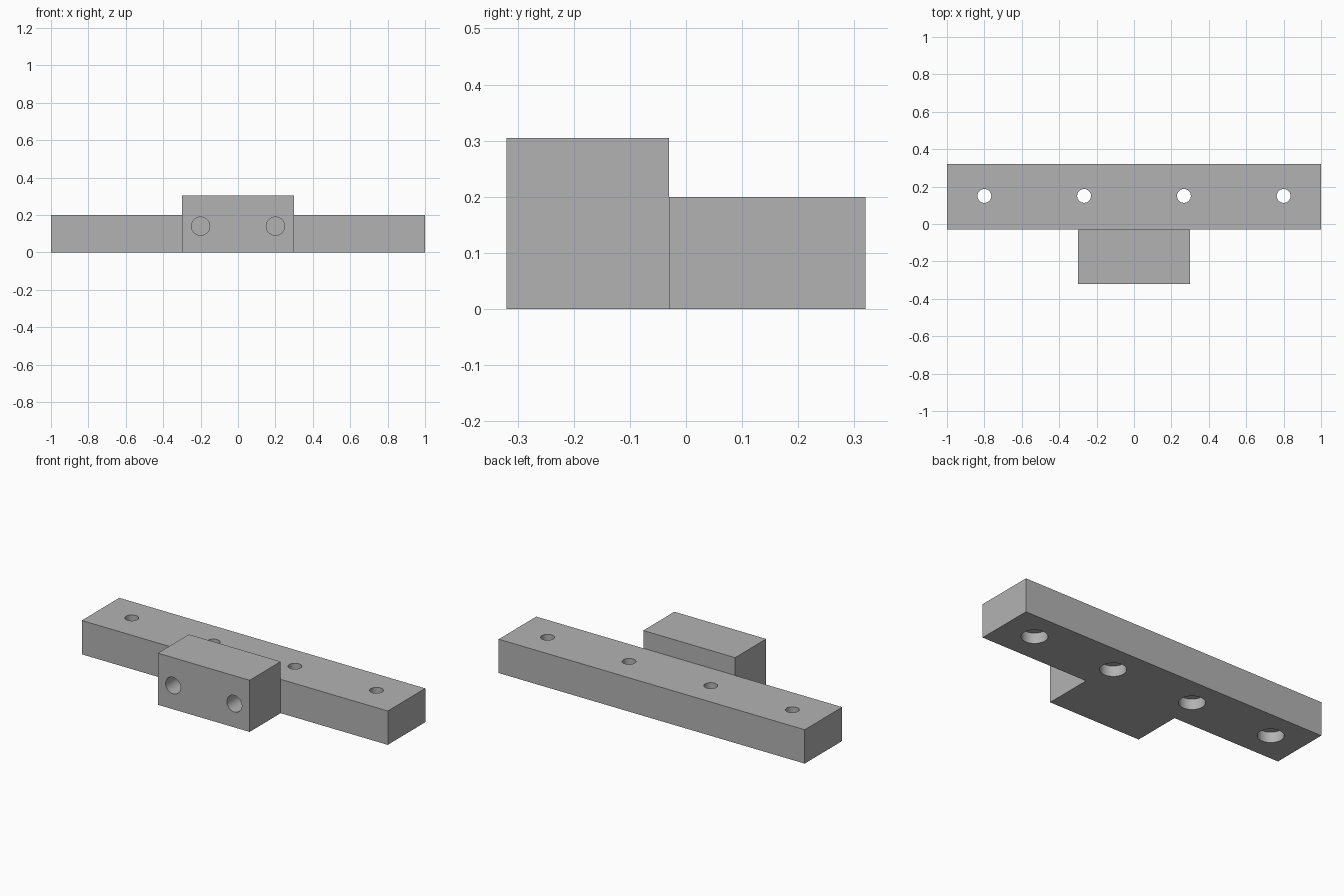
import bpy
import bmesh
import math
from mathutils import Matrix

cube = bpy.data.objects.get("Cube")
if cube:
    bpy.data.objects.remove(cube, do_unlink=True)

# Single plain metal colour
metal = bpy.data.materials.new("grey_metal")
metal.use_nodes = True
metal.diffuse_color = (0.45, 0.45, 0.45, 1)
metal.node_tree.nodes["Principled BSDF"].inputs["Base Color"].default_value = (0.45, 0.45, 0.45, 1)


def new_object(name, bm):
    mesh = bpy.data.meshes.new(name)
    bm.to_mesh(mesh)
    bm.free()
    mesh.materials.append(metal)
    obj = bpy.data.objects.new(name, mesh)
    bpy.context.collection.objects.link(obj)
    return obj


def box(name, x, y, z, fillet=0):
    """Box between the given ranges, with optional rounding of the top side edges."""
    bm = bmesh.new()
    bmesh.ops.create_cube(bm, size=1)
    for v in bm.verts:
        for axis, (low, high) in enumerate((x, y, z)):
            v.co[axis] = low if v.co[axis] < 0 else high
    if fillet:
        edges = [e for e in bm.edges
                 if all(v.co.z == z[1] for v in e.verts) and e.verts[0].co.x == e.verts[1].co.x]
        bmesh.ops.bevel(bm, geom=edges, offset=fillet, segments=8, profile=0.5, affect='EDGES')
    return new_object(name, bm)


def cylinder_cutter(name, radius, low, high, centre, along_y=False):
    """Hidden cylinder running from low to high along z, or along y."""
    bm = bmesh.new()
    turn = Matrix.Rotation(-math.pi / 2, 4, 'X') if along_y else Matrix()
    middle = list(centre)
    middle[1 if along_y else 2] = (low + high) / 2
    bmesh.ops.create_cone(bm, cap_ends=True, segments=48, radius1=radius, radius2=radius,
                          depth=high - low, matrix=Matrix.Translation(middle) @ turn)
    obj = new_object(name, bm)
    obj.hide_render = True
    return obj


def drill(target, cutters):
    """Cut every cylinder out of the target, then remove the cutters."""
    for cutter in cutters:
        mod = target.modifiers.new("hole", 'BOOLEAN')
        mod.operation = 'DIFFERENCE'
        mod.solver = 'EXACT'
        mod.object = cutter
    bpy.ops.object.select_all(action='DESELECT')
    target.select_set(True)
    bpy.context.view_layer.objects.active = target
    for mod in list(target.modifiers):
        bpy.ops.object.modifier_apply(modifier=mod.name)
    for cutter in cutters:
        bpy.data.objects.remove(cutter, do_unlink=True)
    bpy.ops.object.shade_smooth_by_angle(angle=math.radians(30))


# Long mounting bar with four through holes, counterbored from below
bar = box("mounting_bar", (-1, 1), (-0.03, 0.32), (0, 0.2))
cutters = []
for hole_x in (-0.8, -0.267, 0.267, 0.8):
    centre = (hole_x, 0.15, 0)
    cutters.append(cylinder_cutter("through_hole", 0.037, -0.1, 0.3, centre))
    cutters.append(cylinder_cutter("counterbore", 0.07, -0.1, 0.062, centre))
drill(bar, cutters)

# Front block with rounded top edges and two blind holes
block = box("front_block", (-0.3, 0.3), (-0.32, -0.03), (0, 0.305), fillet=0.02)
drill(block, [cylinder_cutter("blind_hole", 0.049, -0.4, -0.12, (side * 0.2, 0, 0.14), along_y=True)
              for side in (-1, 1)])
